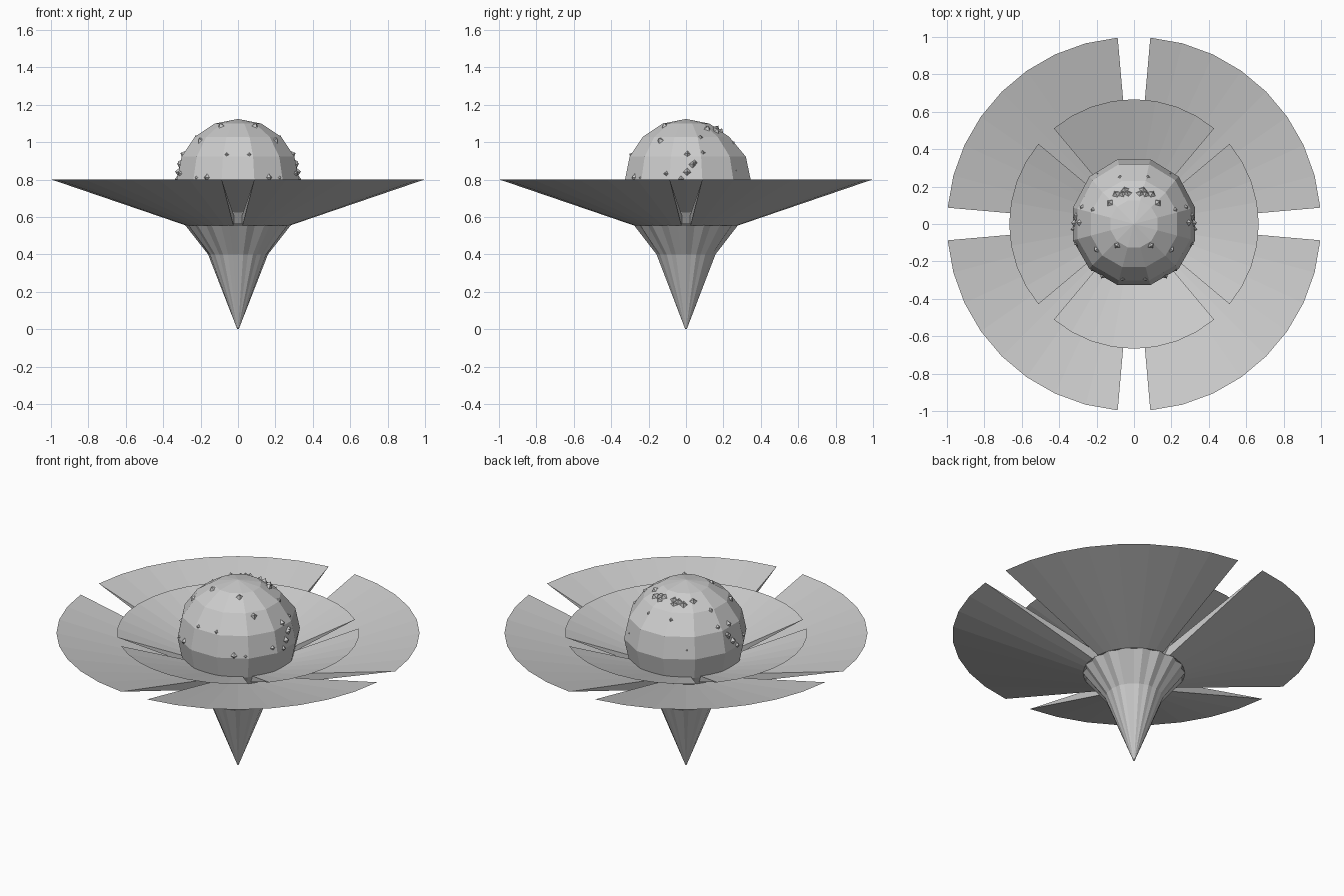
import bpy, bmesh, random
from math import sin, cos, radians, pi
from mathutils import Vector

if "Cube" in bpy.data.objects:
    bpy.data.objects.remove(bpy.data.objects["Cube"])

random.seed(4)


def finish(bm, name):
    bmesh.ops.recalc_face_normals(bm, faces=bm.faces)
    me = bpy.data.meshes.new(name)
    bm.to_mesh(me)
    bm.free()
    ob = bpy.data.objects.new(name, me)
    bpy.context.collection.objects.link(ob)
    return ob


def petal(name, profile, start):
    """Sweep a wedge profile (r, z) through 80 degrees in eight steps."""
    bm = bmesh.new()
    rows = []
    for i in range(9):
        a = radians(start + 10 * i)
        rows.append([bm.verts.new((r * cos(a), r * sin(a), z)) for r, z in profile])
    n = len(profile)
    for a, b in zip(rows, rows[1:]):
        for j in range(n):
            k = (j + 1) % n
            bm.faces.new((a[j], a[k], b[k], b[j]))
    bm.faces.new(rows[0])
    bm.faces.new(rows[-1][::-1])
    finish(bm, name)


# two staggered rings of four petals, sharp at the rim
for i in range(4):
    petal(f"outer_petal_{i + 1}", [(0.28, 0.555), (1.0, 0.8), (0.18, 0.59)], 5 + 90 * i)
    petal(f"inner_petal_{i + 1}", [(0.187, 0.588), (0.667, 0.8), (0.12, 0.612)], 50 + 90 * i)

# fluted cone stem
bm = bmesh.new()
rings = []
for r, z, flute in [(0.004, 0, 1), (0.16, 0.4, 0.97), (0.283, 0.557, 0.94)]:
    ring = []
    for i in range(36):
        a = radians(10 * i)
        q = r * (flute if i % 2 else 1)
        ring.append(bm.verts.new((q * cos(a), q * sin(a), z)))
    rings.append(ring)
for a, b in zip(rings, rings[1:]):
    for i in range(36):
        k = (i + 1) % 36
        bm.faces.new((a[i], a[k], b[k], b[i]))
bm.faces.new(rings[0])
bm.faces.new(rings[-1])
finish(bm, "stem")

# faceted centre ball, slightly fuller at the back
bm = bmesh.new()
bmesh.ops.create_uvsphere(bm, u_segments=12, v_segments=8, radius=0.338)
for v in bm.verts:
    x, y, z = v.co
    a = pi / 12
    v.co = Vector((x * cos(a) - y * sin(a), x * sin(a) + y * cos(a), z * 0.965))
    if v.co.y > 0.1 and abs(v.co.z) < 0.2:
        v.co.y *= 1.06
    v.co.z += 0.798
finish(bm, "centre_ball")

# small pointed bumps scattered over the ball, mirrored left to right
bm = bmesh.new()
for i in range(22):
    az = random.uniform(-pi / 2, pi / 2)
    el = random.uniform(-0.1, 1.2)
    for s in (1, -1):
        d = Vector((s * cos(az) * cos(el), sin(az) * cos(el), sin(el)))
        m = d.to_track_quat('Z', 'Y').to_matrix().to_4x4()
        m.translation = d * 0.322 + Vector((0, 0, 0.798))
        bmesh.ops.create_cone(bm, cap_ends=True, segments=4, radius1=0.04,
                              radius2=0, depth=0.035, matrix=m)
finish(bm, "ball_bumps")
